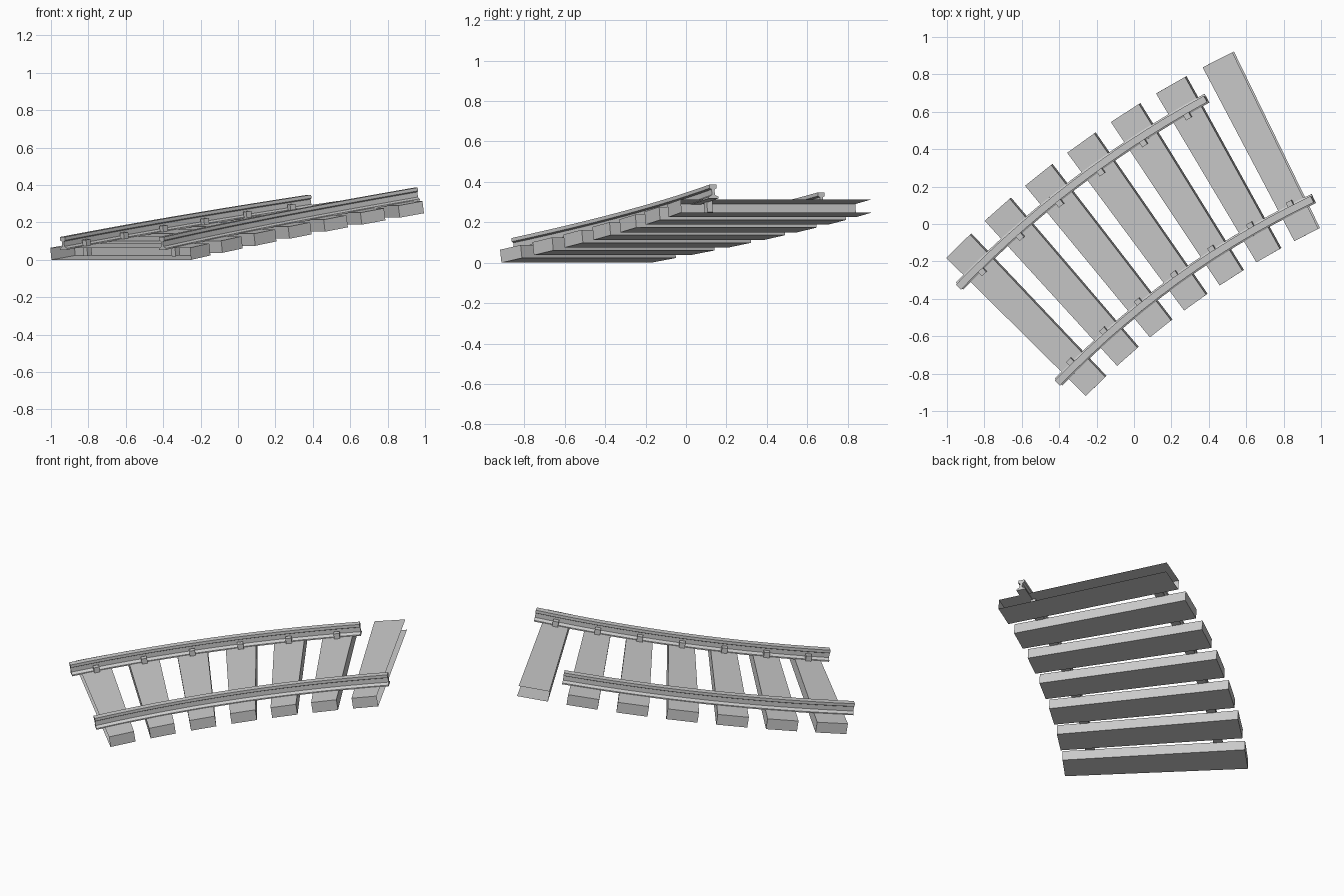
import bpy, bmesh
from math import radians, degrees, sin, cos, atan
from mathutils import Vector

if "Cube" in bpy.data.objects:
    bpy.data.objects.remove(bpy.data.objects["Cube"])

CX, CY = 2.99, -4.125          # centre of the curve
Z0, RISE = 135.3, 0.0129       # angle where z = 0, climb per degree
TILT = atan(0.146)
FIRST, STEP, COUNT = 134.4, 2.917, 7


def track(r, ang, h):
    """Point at radius r, angle ang (degrees), height h normal to the slope."""
    a = radians(ang) + (h - 0.03) * sin(TILT) / r
    return Vector((CX + r * cos(a), CY + r * sin(a),
                   RISE * (Z0 - ang) + h * cos(TILT)))


def finish(name, bm):
    bmesh.ops.recalc_face_normals(bm, faces=bm.faces)
    me = bpy.data.meshes.new(name)
    bm.to_mesh(me)
    bm.free()
    ob = bpy.data.objects.new(name, me)
    bpy.context.collection.objects.link(ob)


def block(name, r0, r1, a0, a1, h0, h1, skip=()):
    """Curved-frame box; skip names the open sides."""
    bm = bmesh.new()
    v = {(i, j, k): bm.verts.new(track(r, a, h))
         for i, r in enumerate((r0, r1))
         for j, a in enumerate((a0, a1))
         for k, h in enumerate((h0, h1))}
    ring = ((0, 0), (1, 0), (1, 1), (0, 1))
    sides = {
        "inner": [(0, p, q) for p, q in ring], "outer": [(1, p, q) for p, q in ring],
        "uphill": [(p, 0, q) for p, q in ring], "downhill": [(p, 1, q) for p, q in ring],
        "bottom": [(p, q, 0) for p, q in ring], "top": [(p, q, 1) for p, q in ring]}
    for side, keys in sides.items():
        if side not in skip:
            bm.faces.new([v[k] for k in keys])
    finish(name, bm)


def rail(name, r, a0, a1, segs=14):
    half = [(0.027, 0.062), (0.027, 0.070), (0.008, 0.080), (0.008, 0.107),
            (0.019, 0.113), (0.019, 0.131)]
    prof = half + [(-x, h) for x, h in reversed(half)]
    bm = bmesh.new()
    rings = [[bm.verts.new(track(r + x, a0 + (a1 - a0) * s / segs, h)) for x, h in prof]
             for s in range(segs + 1)]
    n = len(prof)
    for p, q in zip(rings, rings[1:]):
        for i in range(n):
            bm.faces.new((p[i], p[(i + 1) % n], q[(i + 1) % n], q[i]))
    bm.faces.new(rings[0])
    bm.faces.new(rings[-1])
    finish(name, bm)


# sleepers (the two end ones are open-sided) and their rail clips
for i in range(COUNT):
    a = FIRST - STEP * i
    last = i == COUNT - 1
    skip = ("downhill",) if i == 0 else ("uphill", "outer") if last else ()
    block(f"sleeper_{i + 1}", 4.563, 5.613, a - 0.91, a + 0.91, 0.0, 0.065, skip)
    for side, r in (("inner", 4.75), ("outer", 5.423)):
        if last and side == "outer":
            continue
        d = degrees(0.0165 / r)
        block(f"{side}_rail_clip_{i + 1}", r - 0.015, r + 0.015, a - d, a + d, 0.01, 0.098)

# rails: the outer one stops short of the last sleeper
rail("inner_rail", 4.72, 135.9, 115.4)
rail("outer_rail", 5.457, 135.9, 118.4)
